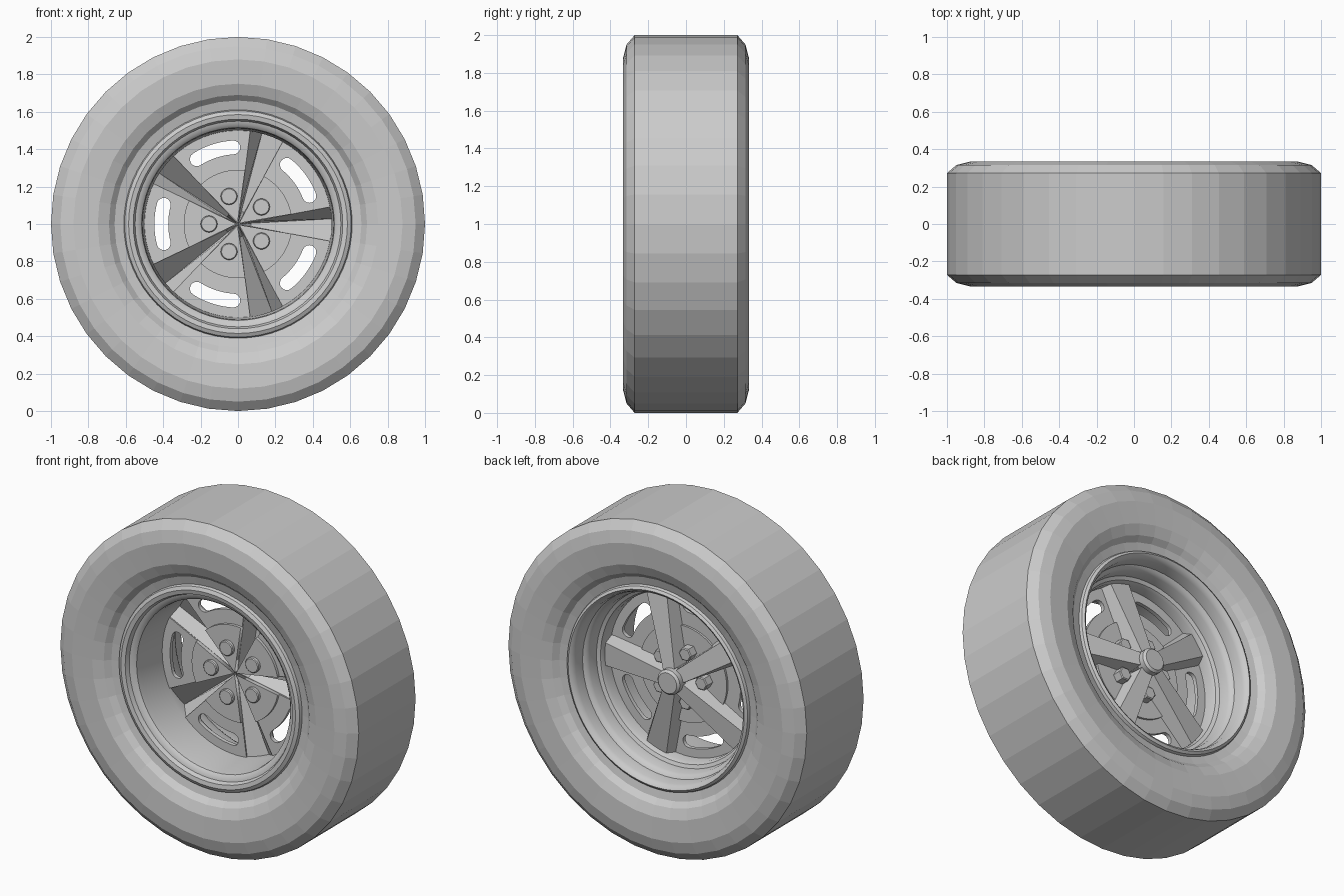
import bpy, bmesh
from math import pi, cos, sin, radians, tan

cube = bpy.data.objects.get("Cube")
if cube:
    bpy.data.objects.remove(cube, do_unlink=True)

grey = bpy.data.materials.new("plain_grey")
grey.use_nodes = True
grey.diffuse_color = (0.6, 0.6, 0.6, 1)
grey.node_tree.nodes["Principled BSDF"].inputs["Base Color"].default_value = (0.6, 0.6, 0.6, 1)

SPOKES = 5
STEP = 2 * pi / SPOKES
GROOVE = radians(10.5)


def finish(obj, smooth=False):
    obj.location.z = 1
    obj.data.materials.append(grey)
    bpy.ops.object.select_all(action='DESELECT')
    obj.select_set(True)
    bpy.context.view_layer.objects.active = obj
    if smooth:
        bpy.ops.object.shade_smooth_by_angle(angle=radians(35))
    return obj


def from_bmesh(name, bm, smooth=False):
    bmesh.ops.recalc_face_normals(bm, faces=bm.faces)
    mesh = bpy.data.meshes.new(name)
    bm.to_mesh(mesh)
    bm.free()
    obj = bpy.data.objects.new(name, mesh)
    bpy.context.collection.objects.link(obj)
    return finish(obj, smooth)


def lathe(name, profile, sides, centre=(0, 0), smooth=False):
    """Turn a closed (radius, y) profile around the y axis."""
    bm = bmesh.new()
    rings = []
    for i in range(sides):
        a = 2 * pi * i / sides
        rings.append([bm.verts.new((centre[0] + r * cos(a), y, centre[1] + r * sin(a)))
                      for r, y in profile])
    n = len(profile)
    for i in range(sides):
        p, q = rings[i], rings[(i + 1) % sides]
        for j in range(n):
            k = (j + 1) % n
            bm.faces.new((p[j], p[k], q[k], q[j]))
    bmesh.ops.remove_doubles(bm, verts=bm.verts, dist=1e-5)
    return from_bmesh(name, bm, smooth)


def polar(r, a):
    return r * cos(a), r * sin(a)


def arc(r, a0, a1, n, centre=(0, 0)):
    pts = [polar(r, a0 + (a1 - a0) * i / n) for i in range(n + 1)]
    return [(centre[0] + x, centre[1] + y) for x, y in pts]


def sheet(name, outlines, half_thickness, y):
    """Extrude flat outlines; outlines inside others become holes."""
    curve = bpy.data.curves.new(name, 'CURVE')
    curve.dimensions = '2D'
    curve.fill_mode = 'BOTH'
    curve.extrude = half_thickness
    for pts in outlines:
        s = curve.splines.new('POLY')
        s.points.add(len(pts) - 1)
        for p, (px, py) in zip(s.points, pts):
            p.co = (px, py, 0, 1)
        s.use_cyclic_u = True
    obj = bpy.data.objects.new(name, curve)
    bpy.context.collection.objects.link(obj)
    obj.rotation_euler.x = pi / 2
    finish(obj)
    obj.location.y = y
    bpy.ops.object.convert(target='MESH')


# Tyre: one half of the section, mirrored to the other side
half = [(0.6, 0.255), (0.66, 0.27), (0.69, 0.3), (0.75, 0.325),
        (0.88, 0.333), (0.95, 0.315), (1.0, 0.272)]
lathe("tyre", half + [(r, -y) for r, y in reversed(half)], 40)

# Rim: rolled front lip, long barrel, stepped back
lathe("rim", [(0.62, -0.23), (0.605, -0.275), (0.585, -0.285), (0.56, -0.28),
              (0.55, -0.255), (0.53, -0.25), (0.515, -0.235), (0.51, -0.2),
              (0.5, -0.02), (0.5, 0.07), (0.51, 0.09), (0.53, 0.1),
              (0.535, 0.16), (0.545, 0.18), (0.56, 0.19), (0.565, 0.25),
              (0.575, 0.275), (0.59, 0.285), (0.605, 0.275), (0.62, 0.23)],
      64, smooth=True)


# Wheel disc sectors between the spokes, each with a curved slot
def sector(r, mid):
    w = STEP / 2 - GROOVE
    return [polar(0.008, mid)] + arc(r, mid - w, mid + w, 16)


def slot(mid, r=0.41, half_width=0.037, spread=radians(14.5)):
    a, b = mid - spread, mid + spread
    return (arc(r + half_width, a, b, 10)
            + arc(half_width, b, b + pi, 8, polar(r, b))[1:]
            + arc(r - half_width, b, a, 10)[1:]
            + arc(half_width, a + pi, a + 2 * pi, 8, polar(r, a))[1:-1])


mids = [STEP * (i + 0.5) for i in range(SPOKES)]
sheet("wheel_disc", [f(m) for m in mids
                     for f in (lambda m: sector(0.51, m), slot)], 0.012, 0)
sheet("hub_disc", [sector(0.29, m) for m in mids], 0.027, -0.002)

# Wheel nuts: round heads in front, hexagons behind
for i, m in enumerate(mids):
    c = polar(0.155, m)
    lathe(f"nut_head_{i + 1}", [(0, -0.05), (0.04, -0.05), (0.045, -0.045),
                                (0.045, 0), (0, 0)], 20, c, True)
    lathe(f"nut_{i + 1}", [(0, 0), (0.042, 0), (0.042, 0.075),
                           (0.036, 0.08), (0, 0.08)], 6, c)


# Spokes: tapered bars with a V groove along the front
def spoke(name, angle):
    bm = bmesh.new()
    rings = []
    for r, top, base, height in ((0.004, 0.002, 0.003, 0.14), (0.07, 0.04, 0.047, 0.135),
                                 (0.51, 0.07, 0.105, 0.06)):
        g = r * tan(GROOVE)
        section = [(-base, 0), (-top, height), (top, height), (base, 0),
                   (g, -0.005), (g * 0.3, height - 0.02), (-g, -0.005)]
        rings.append([bm.verts.new((r * cos(angle) - t * sin(angle), y,
                                    r * sin(angle) + t * cos(angle)))
                      for t, y in section])
    for p, q in zip(rings, rings[1:]):
        for j in range(len(p)):
            k = (j + 1) % len(p)
            bm.faces.new((p[j], p[k], q[k], q[j]))
    for end in (rings[0], rings[-1]):
        bm.faces.new(end)
    from_bmesh(name, bm)


for i in range(SPOKES):
    spoke(f"spoke_{i + 1}", STEP * i)

# Centre cap on the back of the hub
lathe("centre_cap", [(0, 0.11), (0.075, 0.11), (0.075, 0.165), (0.062, 0.178),
                     (0, 0.178)], 24, smooth=True)
